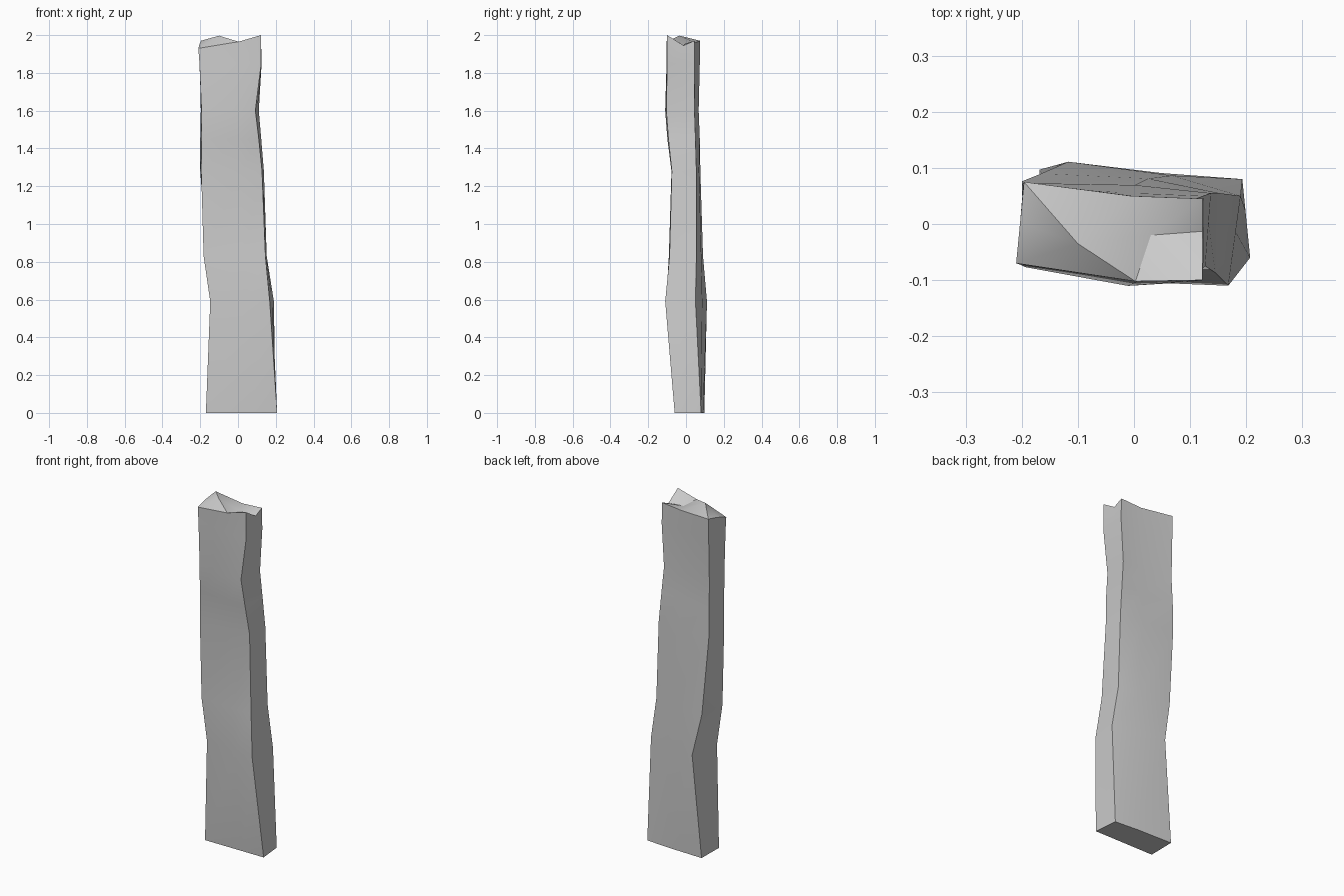
import bpy, bmesh
from mathutils import Vector

if "Cube" in bpy.data.objects:
    bpy.data.objects.remove(bpy.data.objects["Cube"])

# Cross-sections: z, then front-left, front-right, back-right, back-left corners (x, y)
SECTIONS = [
    (0.00, (-.17, -.06), (.207, -.06), (.193, .08), (-.168, .097)),
    (0.59, (-.147, -.075), (.168, -.11), (.19, .05), (-.117, .111)),
    (0.83, (-.182, -.075), (.145, -.087), (.152, .055), (-.165, .09)),
    (1.28, (-.195, -.072), (.127, -.075), (.137, .055), (-.20, .076)),
    (1.45, (-.193, -.075), (.11, -.093), (.123, .05), (-.20, .073)),
    (1.60, (-.193, -.077), (.092, -.104), (.11, .045), (-.197, .067)),
    (1.85, (-.204, -.072), (.123, -.10), (.125, .045), (-.197, .073)),
    (1.96, (-.21, -.07), (.122, -.10), (.122, .045), (-.196, .075)),
]
# Middle of the front and back faces, bowed slightly in y (front, back) per section
BOW = [(0, .004), (-.008, .012), (-.008, .012), (-.003, .006),
       (-.012, -.004), (-.016, -.005), (-.013, -.006), (-.013, -.007)]
# Splintered heights around the broken top end
TOP_Z = [1.93, 1.965, 2.0, 1.945, 1.97, 1.96, 1.97, 1.955]


def ring(section, bow):
    z, *corners = section
    fl, fr, br, bl = [Vector((x, y, z)) for x, y in corners]
    front = fl.lerp(fr, .64) + Vector((0, bow[0], 0))
    back = br.lerp(bl, .4) + Vector((0, bow[1], 0))
    return [fl, front, fr, fr.lerp(br, .6), br, back, bl, bl.lerp(fl, .5)]


# Plank: loft the sections
bm = bmesh.new()
rings = [[bm.verts.new(p) for p in ring(s, b)] for s, b in zip(SECTIONS, BOW)]
for v, z in zip(rings[-1], TOP_Z):
    v.co.z = z
for a, b in zip(rings, rings[1:]):
    for i in range(8):
        j = (i + 1) % 8
        bm.faces.new((a[i], a[j], b[j], b[i]))
bm.faces.new(rings[0][::-1])

# Broken top: a raised splinter on the left and a shallow dip on the right
t = rings[-1]
peak = bm.verts.new((-.10, -.035, 1.997))
dip = bm.verts.new((.03, -.02, 1.95))
for f in [(t[7], t[0], peak), (t[0], t[1], peak), (t[1], dip, peak),
          (t[1], t[2], dip), (t[2], t[3], dip), (t[3], t[4], dip),
          (t[4], t[5], dip), (t[5], peak, dip), (t[5], t[6], peak),
          (t[6], t[7], peak)]:
    bm.faces.new(f)
bmesh.ops.recalc_face_normals(bm, faces=bm.faces)

mesh = bpy.data.meshes.new("wooden_plank")
bm.to_mesh(mesh)
bm.free()
plank = bpy.data.objects.new("wooden_plank", mesh)
bpy.context.collection.objects.link(plank)

# Smooth wide faces, sharp long edges
bpy.context.view_layer.objects.active = plank
plank.select_set(True)
bpy.ops.object.shade_smooth_by_angle(angle=0.6)
